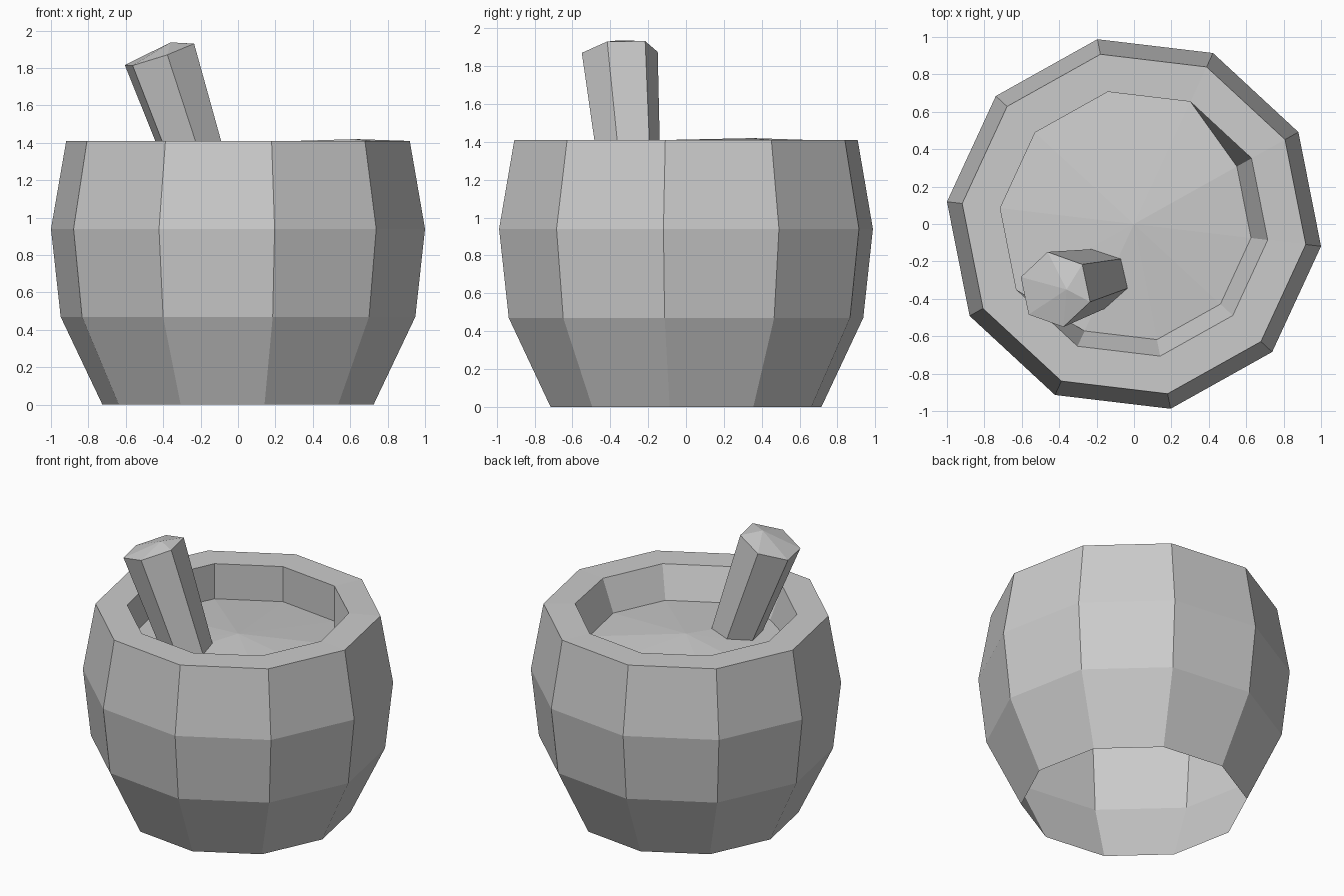
import bpy, bmesh, math
from mathutils import Vector

cube = bpy.data.objects.get("Cube")
if cube:
    bpy.data.objects.remove(cube)

# One plain stone material
stone = bpy.data.materials.new("stone_grey")
stone.use_nodes = True
colour = (0.6, 0.6, 0.6, 1)
stone.diffuse_color = colour
stone.node_tree.nodes["Principled BSDF"].inputs["Base Color"].default_value = colour


def ring(bm, sides, start, radius, centre, u=Vector((1, 0, 0)), v=Vector((0, 1, 0))):
    """Ring of vertices in the plane of u and v."""
    angles = [math.radians(start) + math.tau * i / sides for i in range(sides)]
    return [bm.verts.new(centre + radius * (u * math.cos(a) + v * math.sin(a))) for a in angles]


def bridge(bm, a, b):
    n = len(a)
    for i in range(n):
        j = (i + 1) % n
        bm.faces.new((a[i], a[j], b[j], b[i]))


def fan(bm, a, tip):
    top = bm.verts.new(tip)
    for i in range(len(a)):
        bm.faces.new((a[i], a[(i + 1) % len(a)], top))


def finish(bm, name):
    mesh = bpy.data.meshes.new(name)
    bm.to_mesh(mesh)
    bm.free()
    mesh.materials.append(stone)
    obj = bpy.data.objects.new(name, mesh)
    bpy.context.collection.objects.link(obj)


# Bowl: ten-sided shell with an open underside, a flat rim and a sunken floor
bm = bmesh.new()
profile = [(0.73, 0), (0.955, 0.47), (1.007, 0.94), (0.925, 1.41), (0.72, 1.41), (0.72, 1.16)]
rings = [ring(bm, 10, -6.8, r, Vector((0, 0, z))) for r, z in profile]
rings[4][1].co.z += 0.01
# The floor is drawn in on the front left side
for i in (7, 8, 9, 0, 1):
    vert = rings[5][i]
    vert.co.x *= 0.875
    vert.co.y *= 0.875
    vert.co.z += 0.03
for lower, upper in zip(rings, rings[1:]):
    bridge(bm, lower, upper)
fan(bm, rings[5], (0, 0, 1.24))
finish(bm, "mortar_bowl")

# Pestle: leaning, tapered six-sided rod with a shallow pointed cap
bm = bmesh.new()
foot, head = Vector((-0.175, -0.29, 1.15)), Vector((-0.42, -0.35, 1.873))
axis = (head - foot).normalized()
side = Vector((0, 1, 0)).cross(axis).normalized()
depth = axis.cross(side)
bottom = ring(bm, 6, -19, 0.16, foot, side, depth)
top = ring(bm, 6, -19, 0.205, head, side, depth)
bm.faces.new(bottom[::-1])
bridge(bm, bottom, top)
fan(bm, top, (-0.36, -0.35, 1.937))
finish(bm, "pestle")
